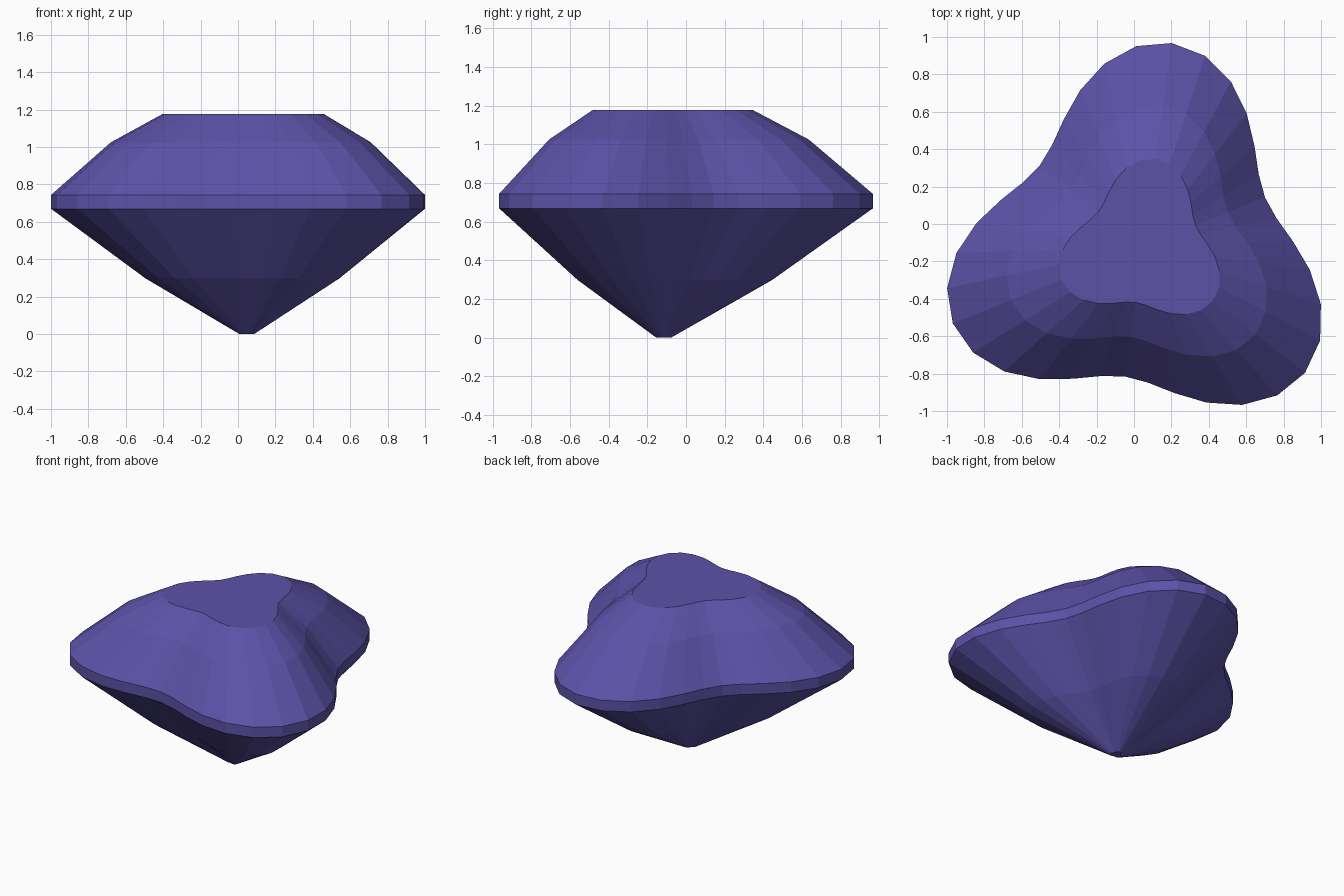
import bpy, bmesh, math

if "Cube" in bpy.data.objects:
    bpy.data.objects.remove(bpy.data.objects["Cube"])

SIDES = 36
CX, CY = 0.049, -0.12          # axis of the gem
PHASE = math.radians(82)       # direction of the first lobe

# (height, scale of the outline): culet, pavilion, girdle, crown, table
PROFILE = [(0.0, 0.04), (0.298, 0.52), (0.669, 1.0),
           (0.744, 1.0), (1.025, 0.695), (1.177, 0.43)]


def ring(bm, z, scale):
    """Three-lobed outline at a given height."""
    verts = []
    for i in range(SIDES):
        a = PHASE + 2 * math.pi * i / SIDES
        r = scale * (0.9 + 0.198 * math.cos(3 * (a - PHASE)))
        verts.append(bm.verts.new((CX + r * math.cos(a), CY + r * math.sin(a), z)))
    return verts


bm = bmesh.new()
rings = [ring(bm, z, s) for z, s in PROFILE]

# Facet bands between neighbouring outlines
for lower, upper in zip(rings, rings[1:]):
    for i in range(SIDES):
        j = (i + 1) % SIDES
        bm.faces.new((lower[i], lower[j], upper[j], upper[i]))

# Flat culet and table
bm.faces.new(rings[0][::-1])
bm.faces.new(rings[-1])

mesh = bpy.data.meshes.new("gemstone")
bm.to_mesh(mesh)
bm.free()

violet = bpy.data.materials.new("violet")
violet.diffuse_color = (0.107, 0.084, 0.39, 1.0)
violet.use_nodes = True
violet.node_tree.nodes["Principled BSDF"].inputs["Base Color"].default_value = violet.diffuse_color
mesh.materials.append(violet)

gem = bpy.data.objects.new("gemstone", mesh)
bpy.context.collection.objects.link(gem)
